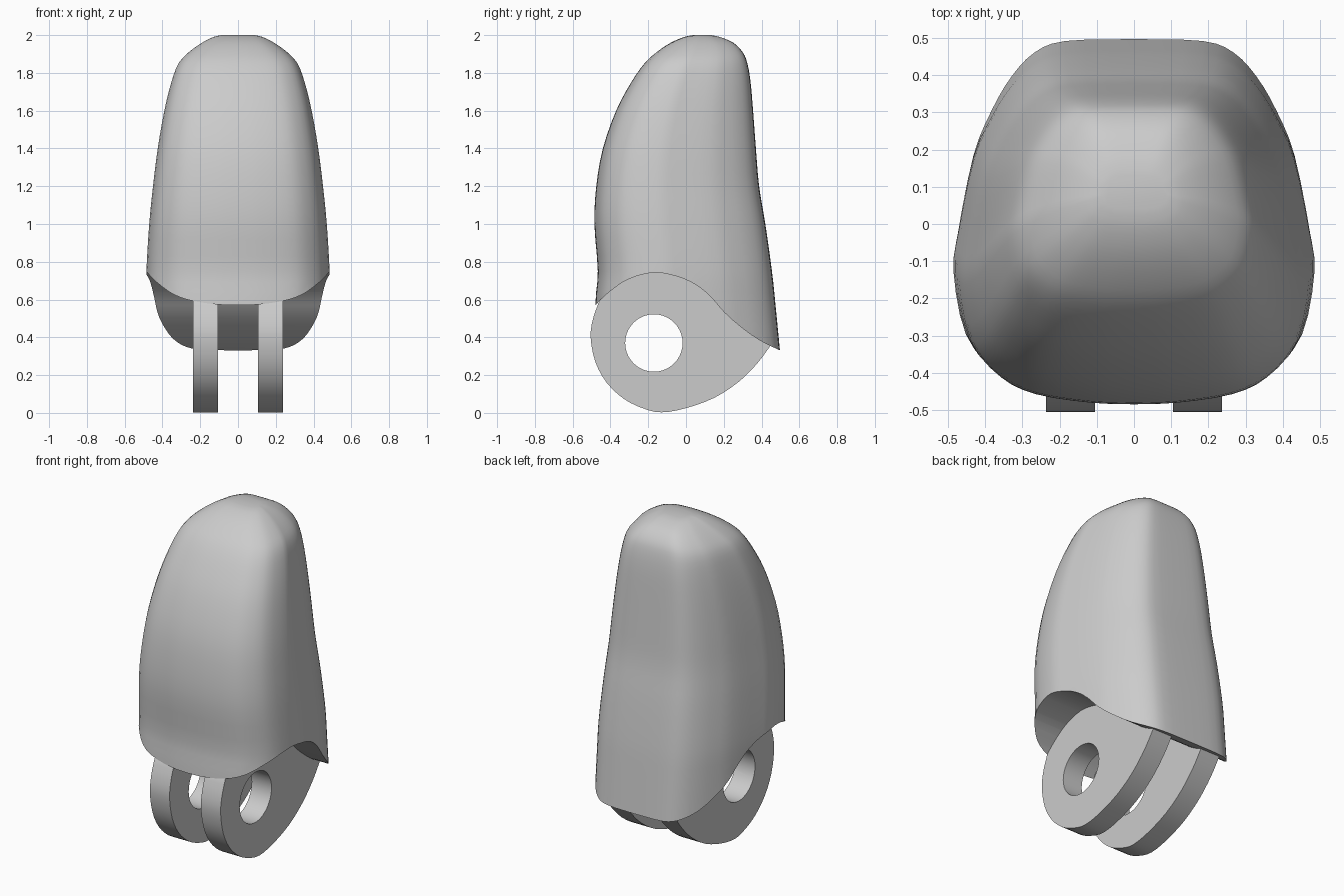
import bpy, bmesh, math
from mathutils import Vector

cube = bpy.data.objects.get("Cube")
if cube:
    bpy.data.objects.remove(cube, do_unlink=True)

grey = bpy.data.materials.new("light grey")
grey.use_nodes = True
grey.diffuse_color = (0.6, 0.6, 0.6, 1)
grey.node_tree.nodes["Principled BSDF"].inputs["Base Color"].default_value = (0.6, 0.6, 0.6, 1)


def smooth(points, steps):
    """Catmull-Rom curve through points of any dimension."""
    p = [Vector(q) for q in points]
    p = [2 * p[0] - p[1]] + p + [2 * p[-1] - p[-2]]
    out = []
    for a, b, c, d in zip(p, p[1:], p[2:], p[3:]):
        for i in range(steps):
            t = i / steps
            out.append((2 * b + (c - a) * t + (2 * a - 5 * b + 4 * c - d) * t * t
                        + (3 * b - a - 3 * c + d) * t ** 3) / 2)
    return out + [p[-2]]


def loft(name, rings):
    """Closed solid through a list of equal rings."""
    bm = bmesh.new()
    loops = [[bm.verts.new(co) for co in ring] for ring in rings]
    for lo, hi in zip(loops, loops[1:]):
        for i in range(len(lo)):
            j = (i + 1) % len(lo)
            bm.faces.new((lo[i], lo[j], hi[j], hi[i]))
    bm.faces.new(loops[0][::-1])
    bm.faces.new(loops[-1])
    bmesh.ops.recalc_face_normals(bm, faces=bm.faces)
    mesh = bpy.data.meshes.new(name)
    bm.to_mesh(mesh)
    bm.free()
    mesh.materials.append(grey)
    obj = bpy.data.objects.new(name, mesh)
    bpy.context.collection.objects.link(obj)
    return obj


def prism(name, outline, x0, x1):
    """Side outline (y, z) extruded along x."""
    return loft(name, [[(x, y, z) for y, z in outline] for x in (x0, x1)])


def cut(obj, cutter):
    """Subtract the cutter, discard it and shade the result."""
    mod = obj.modifiers.new("cut", 'BOOLEAN')
    mod.operation = 'DIFFERENCE'
    mod.solver = 'EXACT'
    mod.object = cutter
    bpy.ops.object.select_all(action='DESELECT')
    bpy.context.view_layer.objects.active = obj
    obj.select_set(True)
    bpy.ops.object.modifier_apply(modifier=mod.name)
    bpy.data.objects.remove(cutter, do_unlink=True)
    bpy.ops.object.shade_smooth_by_angle(angle=math.radians(35))


# Fingertip shell: half cross-section (side, depth), front to back
half = smooth([(0, -1), (.25, -.99), (.56, -.94), (.76, -.84), (.93, -.63), (1, -.27),
               (.97, -.02), (.887, .39), (.79, .62), (.68, .8), (.55, .93), (.38, .99), (0, 1)], 3)
section = [(p.x, p.y) for p in half] + [(-p.x, p.y) for p in half[-2:0:-1]]

# Height, half width, front edge, back edge
levels = smooth([(.2, .485, -.48, .51), (.57, .487, -.48, .474), (.75, .485, -.467, .455),
                 (1, .47, -.485, .42), (1.2, .45, -.475, .387), (1.4, .425, -.44, .37),
                 (1.6, .39, -.37, .355), (1.75, .353, -.29, .342), (1.85, .315, -.22, .325),
                 (1.91, .26, -.155, .3), (1.96, .19, -.08, .25), (1.99, .13, -.01, .18),
                 (2, .09, .04, .13)], 3)
body = loft("fingertip_shell", [
    [(u * w, (f + b) / 2 + v * (b - f) / 2, z) for u, v in section] for z, w, f, b in levels])

# Saddle-shaped underside
saddle = smooth([(-.6, .44), (-.48, .57), (-.4, .645), (-.3, .71), (-.17, .743), (-.05, .723),
                 (.05, .68), (.13, .615), (.2, .535), (.28, .463), (.38, .39), (.5, .33),
                 (.65, .27)], 3)
cut(body, prism("saddle_cutter", list(saddle) + [(.65, 0), (-.6, 0)], -1, 1))

# Hinge lugs with pin holes
rim = smooth([(-.46, .59), (-.492, .5), (-.505, .4), (-.48, .27), (-.42, .16), (-.33, .075),
              (-.23, .025), (-.13, .003), (0, .025), (.15, .08), (.28, .165), (.38, .265),
              (.45, .36)], 3)
lug_outline = list(rim) + [(.3, .5), (.1, .72), (-.17, .8), (-.38, .7)]
hole = [(-.17 + .152 * math.cos(a), .37 + .152 * math.sin(a))
        for a in (math.tau * i / 40 for i in range(40))]
for side, sign in (("left", 1), ("right", -1)):
    lug = prism(side + "_hinge_lug", lug_outline, sign * .105, sign * .237)
    cut(lug, prism("hole_cutter", hole, -1, 1))
